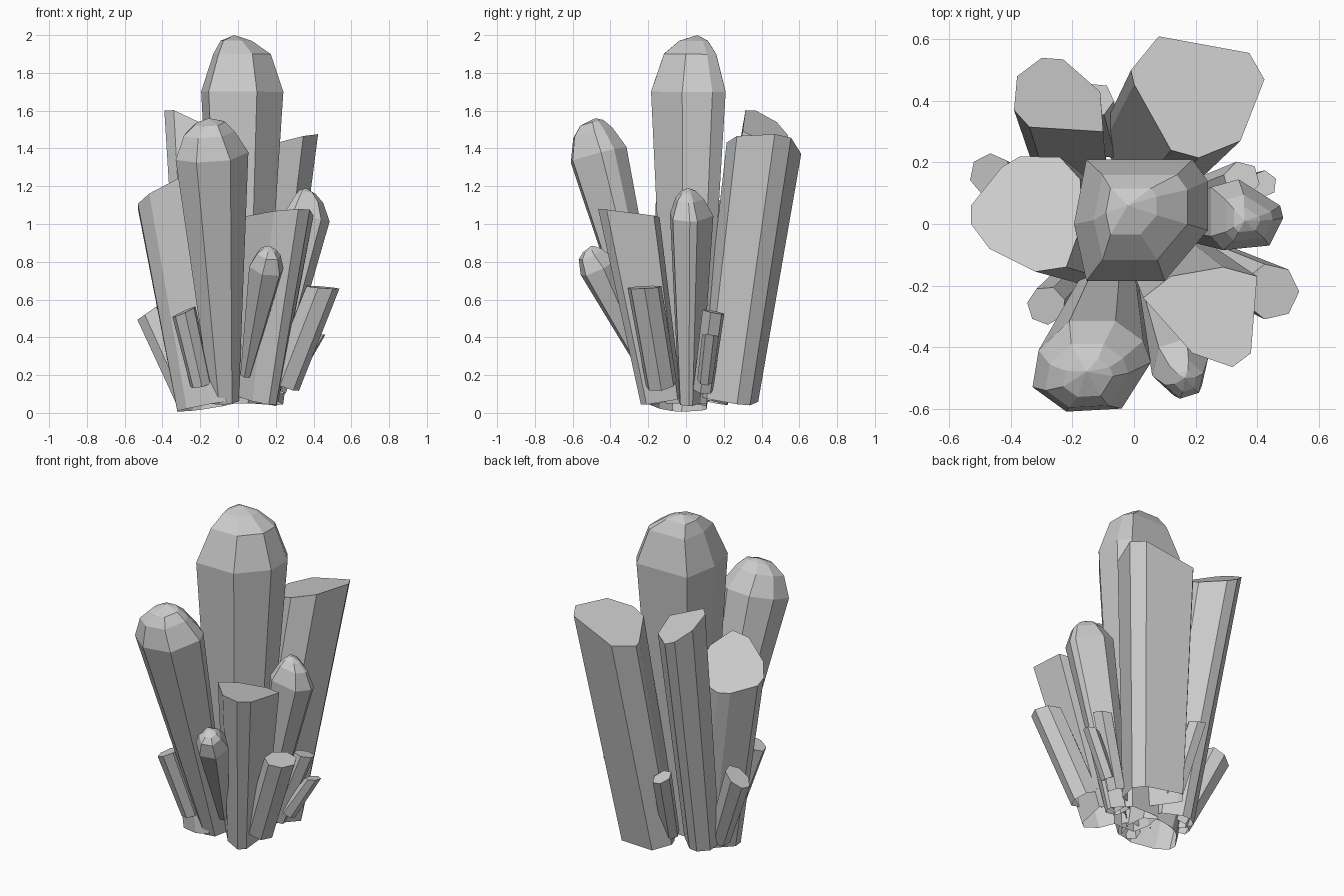
import bpy
from math import cos, sin, pi
from mathutils import Vector

if "Cube" in bpy.data.objects:
    bpy.data.objects.remove(bpy.data.objects["Cube"])


def make_mesh(name, rings, apex=None):
    """Skin a stack of equal-sized rings, open at the foot, ended flat or with a point."""
    n = len(rings[0])
    verts = [p for r in rings for p in r]
    faces = []
    for k in range(len(rings) - 1):
        for i in range(n):
            j = (i + 1) % n
            faces.append((k * n + i, k * n + j, (k + 1) * n + j, (k + 1) * n + i))
    t = (len(rings) - 1) * n
    if apex:
        verts.append(apex)
        faces += [(t + i, t + (i + 1) % n, len(verts) - 1) for i in range(n)]
    else:
        faces.append(tuple(range(t, t + n)))
    me = bpy.data.meshes.new(name)
    me.from_pydata([tuple(v) for v in verts], [], faces)
    me.update()
    ob = bpy.data.objects.new(name, me)
    bpy.context.collection.objects.link(ob)


def ring(offsets, c, axis, s):
    """Scaled outline lying square to the crystal axis."""
    return [(c[0] + s * x, c[1] + s * y,
             c[2] - s * (axis.x * x + axis.y * y) / axis.z) for x, y in offsets]


def ngon(n, r, turn=0.0):
    return [(r * cos(turn + 2 * pi * i / n), r * sin(turn + 2 * pi * i / n)) for i in range(n)]


def cut_crystal(name, base, top, outline, s, slope):
    """Prism with a slanted flat end; outline is relative to the top centre."""
    axis = Vector(top) - Vector(base)
    end = [(top[0] + x, top[1] + y, top[2] + slope[0] * x + slope[1] * y) for x, y in outline]
    make_mesh(name, [ring(outline, base, axis, s), end])


def pointed_crystal(name, base, shoulder, outline, s, tips, apex):
    """Flared crystal with stepped facets; tips holds (x, y, z, scale) rings."""
    axis = Vector(shoulder) - Vector(base)
    rings = [ring(outline, base, axis, s), ring(outline, shoulder, axis, 1)]
    rings += [ring(outline, t[:3], axis, t[3]) for t in tips]
    make_mesh(name, rings, apex)


def relative(points, c):
    return [(x - c[0], y - c[1]) for x, y in points]


# Tall centre crystal
pts = [(-.155, .21), (-.195, .0), (-.155, -.185), (.1, -.185), (.24, -.02), (.24, .14), (.19, .21)]
pointed_crystal("centre_crystal", (.01, 0, .05), (.02, .01, 1.7), relative(pts, (.02, .01)), .55,
                [(.02, .02, 1.9, .7), (-.01, .04, 1.97, .38)], (-.02, .06, 2.0))

# Front leaning pointed crystal
c = (-.14, -.45, 1.37)
pts = [(-.33, -.53), (-.22, -.61), (-.04, -.60), (.055, -.45), (.03, -.38), (-.06, -.315),
       (-.21, -.315), (-.31, -.41)]
pointed_crystal("front_crystal", (-.07, -.12, .06), c, relative(pts, c), .38,
                [(-.155, -.485, 1.485, .7), (-.15, -.495, 1.535, .42)], (-.155, -.48, 1.56))

# Right pointed crystal
c = (.36, .03, 1.04)
pts = [(.485, .02), (.475, .06), (.34, .145), (.25, .12), (.25, -.04), (.29, -.085), (.44, -.07)]
pointed_crystal("right_crystal", (.14, .02, .05), c, relative(pts, c), .5,
                [(.37, .02, 1.13, .65), (.365, .015, 1.17, .36)], (.36, .01, 1.19))

# Small front pointed crystal
c = (.15, -.465, .77)
pointed_crystal("small_front_crystal", (.04, -.2, .2), c, ngon(6, .095, .3), .3,
                [(.163, -.505, .84, .68), (.167, -.51, .865, .38)], (.165, -.50, .885))

# Left broad cut crystal
c = (-.36, .04, 1.14)
pts = [(-.53, .06), (-.53, 0), (-.47, -.08), (-.32, -.155), (-.22, -.14), (-.17, 0), (-.175, .146),
       (-.24, .217), (-.37, .22), (-.43, .185)]
cut_crystal("left_crystal", (-.18, -.04, .03), c, relative(pts, c), .83, (.3, -.45))

# Back right broad cut crystal
c = (.2, .42, 1.416)
pts = [(.08, .61), (-.01, .5), (0, .455), (.12, .24), (.21, .215), (.346, .27), (.424, .47),
       (.375, .556)]
cut_crystal("back_right_crystal", (.06, .23, .07), c, relative(pts, c), .8, (.28, -.06))

# Back left cut crystal
c = (-.25, .42, 1.505)
pts = [(-.38, .48), (-.39, .37), (-.34, .315), (-.1, .3), (-.11, .43), (-.23, .535), (-.30, .54)]
cut_crystal("back_left_crystal", (-.19, .13, .06), c, relative(pts, c), .75, (-.5, -.5))

# Front right cut crystal
c = (.24, -.30, 1.055)
pts = [(.03, -.24), (.19, -.42), (.32, -.465), (.38, -.42), (.4, -.17), (.29, -.14), (.12, -.17)]
cut_crystal("front_right_crystal", (.11, -.13, .07), c, relative(pts, c), .66, (.04, -.13))

# Small cut crystals around the foot: base, top, sides, radius, end slope
small = [
    ("small_right_front", (.24, -.13, .15), (.445, -.22, .665), 7, .092, (-.08, .05)),
    ("small_right_low", (.27, .10, .17), (.42, .13, .41), 6, .045, (.1, -.1)),
    ("small_right_back", (.2, .09, .12), (.35, .145, .535), 6, .06, (-.1, -.2)),
    ("small_front_left", (-.195, -.17, .15), (-.285, -.265, .535), 7, .063, (.45, .1)),
    ("small_left", (-.27, .06, .08), (-.465, .16, .54), 7, .07, (.7, .0)),
    ("small_back", (-.08, .26, .13), (-.12, .405, .54), 6, .055, (-.2, -.4)),
]
for i, (name, base, top, n, r, slope) in enumerate(small):
    cut_crystal(name + "_crystal", base, top, ngon(n, r, .4 * i), .9, slope)
